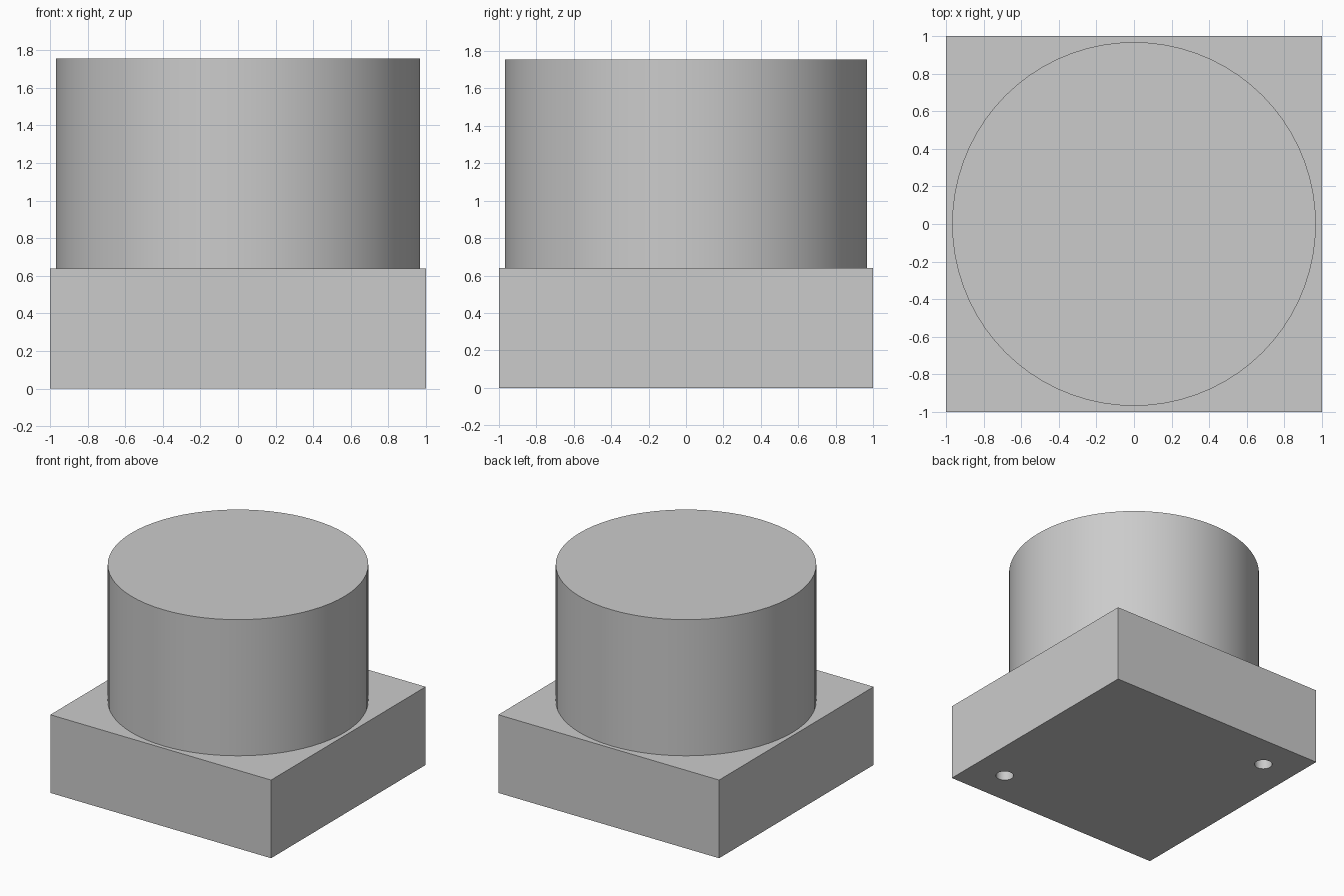
import bpy
import math

cube = bpy.data.objects.get("Cube")
if cube:
    bpy.data.objects.remove(cube, do_unlink=True)

BASE_TOP = 0.64
TOTAL_HEIGHT = 1.755
DRUM_RADIUS = 0.967
HOLE_RADIUS = 0.068
HOLE_DEPTH = 0.4
HOLE_OFFSET = 0.71

grey = bpy.data.materials.new("plain grey")
grey.use_nodes = True
colour = (0.6, 0.6, 0.6, 1)
grey.diffuse_color = colour
grey.node_tree.nodes["Principled BSDF"].inputs["Base Color"].default_value = colour


def cylinder(name, radius, bottom, top, x=0, y=0, sides=72):
    bpy.ops.mesh.primitive_cylinder_add(
        vertices=sides, radius=radius, depth=top - bottom,
        location=(x, y, (bottom + top) / 2))
    obj = bpy.context.object
    obj.name = name
    obj.data.materials.append(grey)
    bpy.ops.object.shade_smooth_by_angle(angle=math.radians(30))
    return obj


# Square base block
bpy.ops.mesh.primitive_cube_add(size=2, location=(0, 0, BASE_TOP / 2))
base = bpy.context.object
base.name = "base_block"
base.scale.z = BASE_TOP / 2
bpy.ops.object.transform_apply(location=False, rotation=False, scale=True)
base.data.materials.append(grey)

# Two blind mounting holes in opposite corners of the underside
for side, label in ((-1, "right"), (1, "left")):
    cutter = cylinder(f"hole_cutter_{label}", HOLE_RADIUS, -0.1, HOLE_DEPTH,
                      side * HOLE_OFFSET, -side * HOLE_OFFSET, sides=32)
    cutter.hide_render = True
    cut = base.modifiers.new(f"mounting_hole_{label}", "BOOLEAN")
    cut.operation = "DIFFERENCE"
    cut.solver = "EXACT"
    cut.object = cutter
    bpy.context.view_layer.objects.active = base
    bpy.ops.object.modifier_apply(modifier=cut.name)
    bpy.data.objects.remove(cutter, do_unlink=True)

# Keep the hole walls smooth and the block edges sharp
bpy.ops.object.select_all(action="DESELECT")
base.select_set(True)
bpy.context.view_layer.objects.active = base
bpy.ops.object.shade_smooth_by_angle(angle=math.radians(30))

# Round drum standing on the base
cylinder("drum", DRUM_RADIUS, BASE_TOP, TOTAL_HEIGHT)
